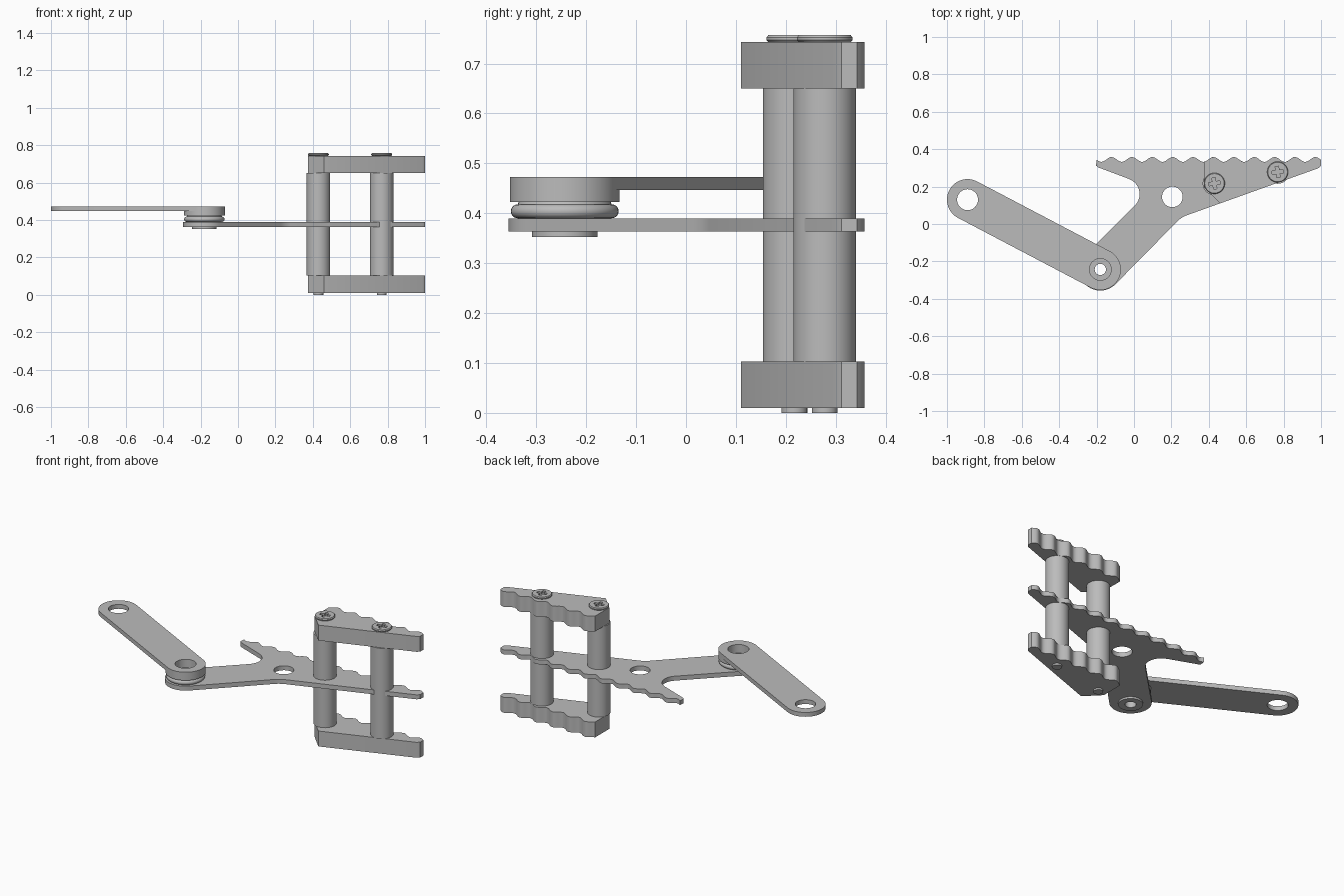
import bpy, bmesh, math
from math import cos, sin, pi, radians

cube = bpy.data.objects.get("Cube")
if cube:
    bpy.data.objects.remove(cube, do_unlink=True)

steel = bpy.data.materials.new("plain_grey")
steel.use_nodes = True
GREY = (0.5, 0.5, 0.5, 1)
steel.diffuse_color = GREY
steel.node_tree.nodes["Principled BSDF"].inputs["Base Color"].default_value = GREY

PIVOT, ARM_END, WINDOW = (-0.18, -0.243), (-0.89, 0.13), (0.205, 0.145)
POSTS = {"inner": (0.43, 0.217), "outer": (0.768, 0.278)}


def finish(name, bm):
    bmesh.ops.remove_doubles(bm, verts=bm.verts, dist=1e-5)
    bmesh.ops.recalc_face_normals(bm, faces=bm.faces)
    me = bpy.data.meshes.new(name)
    bm.to_mesh(me)
    bm.free()
    me.materials.append(steel)
    ob = bpy.data.objects.new(name, me)
    bpy.context.collection.objects.link(ob)
    bpy.ops.object.select_all(action='DESELECT')
    bpy.context.view_layer.objects.active = ob
    ob.select_set(True)
    bpy.ops.object.shade_smooth_by_angle(angle=radians(35))
    return ob


def arc(c, r, a0, a1, n=24):
    """Points on an arc, angles in degrees."""
    angles = [radians(a0 + (a1 - a0) * i / n) for i in range(n + 1)]
    return [(c[0] + r * cos(a), c[1] + r * sin(a)) for a in angles]


def circle(c, r, n=48):
    return arc(c, r, 0, 360, n)[:-1]


def plate(name, loops, z0, z1):
    """Flat plate: the first loop is the outline, the others are holes."""
    cu = bpy.data.curves.new(name, 'CURVE')
    cu.dimensions, cu.fill_mode = '2D', 'BOTH'
    cu.extrude = (z1 - z0) / 2
    for loop in loops:
        sp = cu.splines.new('POLY')
        sp.points.add(len(loop) - 1)
        for p, (x, y) in zip(sp.points, loop):
            p.co = (x, y, 0, 1)
        sp.use_cyclic_u = True
    tmp = bpy.data.objects.new(name + "_curve", cu)
    bpy.context.collection.objects.link(tmp)
    me = bpy.data.meshes.new_from_object(tmp)
    bm = bmesh.new()
    bm.from_mesh(me)
    bpy.data.objects.remove(tmp, do_unlink=True)
    bpy.data.meshes.remove(me)
    bpy.data.curves.remove(cu)
    bmesh.ops.translate(bm, verts=bm.verts, vec=(0, 0, (z0 + z1) / 2))
    return finish(name, bm)


def lathe(name, c, profile, closed=False, n=48):
    """Turned part around a vertical axis from (radius, z) points."""
    bm = bmesh.new()
    vs = [bm.verts.new((c[0] + r, c[1], z)) for r, z in profile]
    pairs = list(zip(vs, vs[1:])) + ([(vs[-1], vs[0])] if closed else [])
    edges = [bm.edges.new(p) for p in pairs]
    bmesh.ops.spin(bm, geom=vs + edges, cent=(c[0], c[1], 0), axis=(0, 0, 1),
                   angle=2 * pi, steps=n, use_merge=True)
    return finish(name, bm)


def teeth(x0, x1):
    """Scalloped gripping edge, running from right to left."""
    pitch, n = 0.109, round((x1 - x0) / 0.0091)
    pts = []
    for i in range(n + 1):
        x = x1 + (x0 - x1) * i / n
        wave = 0.5 + 0.5 * cos(2 * pi * (x - 0.97) / pitch)
        pts.append((x, 0.332 + 0.026 * wave))
    return pts


# Middle plate: toothed edge, forked neck and round pivot end
outline = [(0.985, 0.298), (1.0, 0.312)] + teeth(-0.2, 1.0)
outline += [(-0.203, 0.312), (-0.19, 0.302), (-0.03, 0.242)]
outline += arc((-0.055, 0.16), 0.085, 65, -45, 14)
outline += [(-0.2, -0.105)]
outline += arc(PIVOT, 0.113, 135, 315, 36)
outline += [(0.2, -0.018)] + arc((0.33, -0.085), 0.14, 137, 110, 8)
plate("middle_plate", [outline, circle(WINDOW, 0.055), circle(PIVOT, 0.03)], 0.363, 0.39)

# Upper and lower jaws
jaw = [(0.46, 0.11), (0.985, 0.298), (1.0, 0.312)] + teeth(0.375, 1.0) + [(0.375, 0.197)]
plate("lower_jaw", [jaw], 0.01, 0.103)
plate("upper_jaw", [jaw], 0.65, 0.743)

# Swinging arm with round ends
dx, dy = PIVOT[0] - ARM_END[0], PIVOT[1] - ARM_END[1]
tilt = math.degrees(math.atan2(dy, dx))
bar = arc(ARM_END, 0.11, tilt + 90, tilt + 270, 32) + arc(PIVOT, 0.11, tilt - 90, tilt + 90, 32)
plate("arm", [bar, circle(ARM_END, 0.056), circle(PIVOT, 0.058)], 0.447, 0.473)

# Pivot: hub below the arm, rounded washer, bottom bushing
lathe("pivot_hub", PIVOT, [(0.058, 0.423), (0.11, 0.423), (0.11, 0.447), (0.058, 0.447)], True)
bulge = [(0.094 + 0.014 * cos(radians(a)), 0.404 + 0.014 * sin(radians(a)))
         for a in range(-90, 91, 15)]
lathe("pivot_washer", PIVOT,
      [(0.03, 0.39)] + bulge + [(0.092, 0.423), (0.03, 0.423)], True)
lathe("pivot_bushing", PIVOT, [(0.03, 0.352), (0.066, 0.352), (0.066, 0.363), (0.03, 0.363)], True)

# Posts with cross-head screws and their protruding ends
for label, c in POSTS.items():
    lathe(label + "_post", c, [(0, 0.103), (0.063, 0.103), (0.063, 0.65), (0, 0.65)])
    lathe(label + "_screw_end", c, [(0, 0.012), (0.026, 0.012), (0.026, 0), (0, 0)])
    lathe(label + "_screw_rim", c,
          [(0.04, 0.743), (0.052, 0.743), (0.056, 0.747), (0.056, 0.752),
           (0.052, 0.757), (0.04, 0.757)], True)
    w, h = 0.009, 0.03
    quarter = [(w, w), (w, h), (-w, h)]
    cross = []
    for k in range(4):
        a = k * pi / 2 + 0.15
        cross += [(c[0] + x * cos(a) - y * sin(a), c[1] + x * sin(a) + y * cos(a))
                  for x, y in quarter]
    plate(label + "_screw_face", [circle(c, 0.04), cross], 0.743, 0.757)
